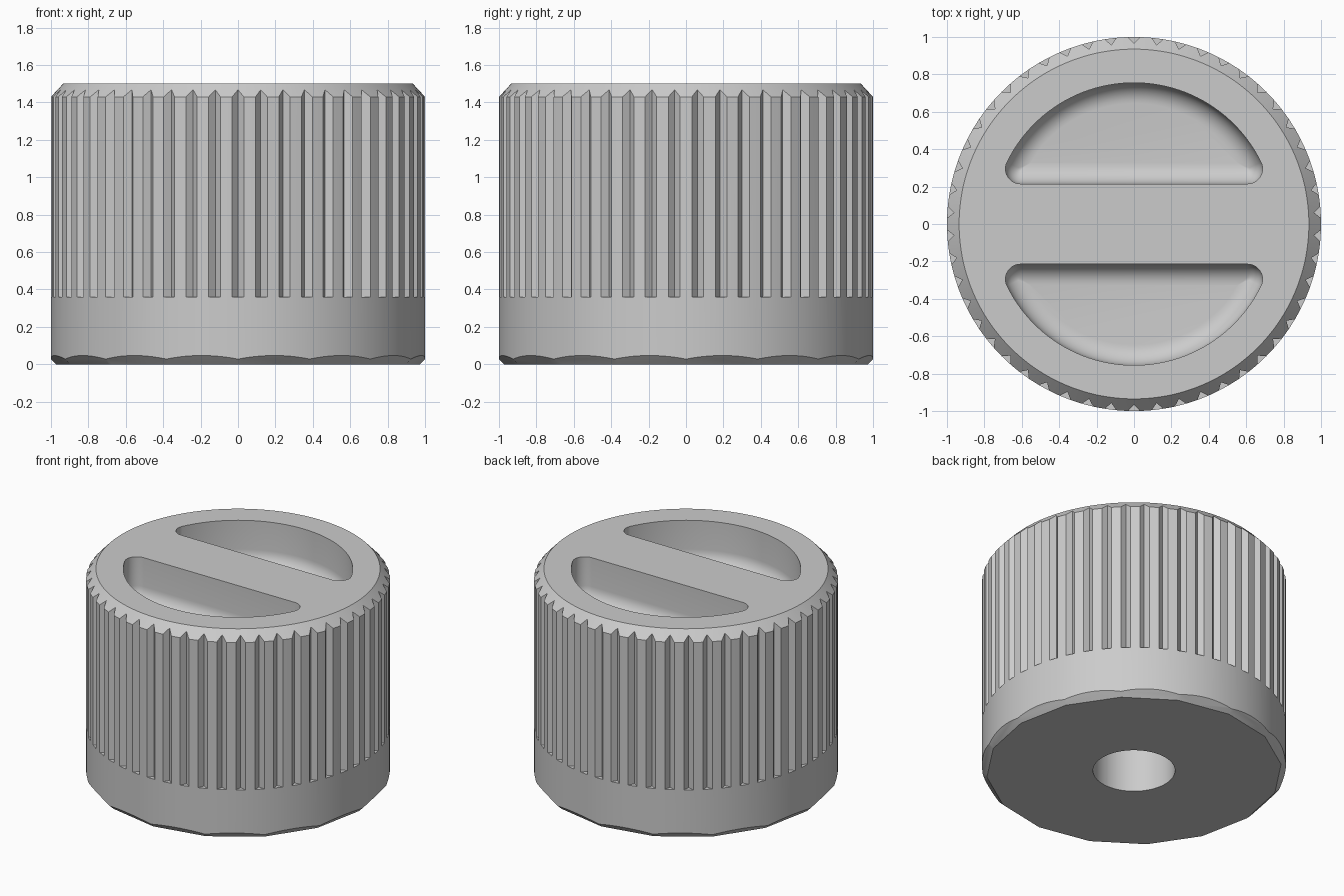
import bpy, bmesh, math

cube = bpy.data.objects.get("Cube")
if cube:
    bpy.data.objects.remove(cube, do_unlink=True)

HEIGHT = 1.5
GROOVES = 50

grey = bpy.data.materials.new("light grey")
grey.use_nodes = True
colour = (0.6, 0.6, 0.6, 1)
grey.diffuse_color = colour
grey.node_tree.nodes["Principled BSDF"].inputs["Base Color"].default_value = colour


def add_object(name, bm):
    bmesh.ops.recalc_face_normals(bm, faces=bm.faces)
    mesh = bpy.data.meshes.new(name)
    bm.to_mesh(mesh)
    bm.free()
    mesh.materials.append(grey)
    ob = bpy.data.objects.new(name, mesh)
    bpy.context.collection.objects.link(ob)
    return ob


def add_loft(bm, loops):
    """Skin a stack of matching closed loops and cap both ends."""
    rings = [[bm.verts.new(p) for p in loop] for loop in loops]
    n = len(rings[0])
    for low, high in zip(rings, rings[1:]):
        for i in range(n):
            j = (i + 1) % n
            bm.faces.new((low[i], low[j], high[j], high[i]))
    bm.faces.new(rings[0][::-1])
    bm.faces.new(rings[-1])


def lathe(name, profile, sides):
    """Revolve (radius, z) points around z, with one corner facing the front."""
    bm = bmesh.new()
    angles = [-math.pi / 2 + 2 * math.pi * i / sides for i in range(sides)]
    add_loft(bm, [[(r * math.cos(a), r * math.sin(a), z) for a in angles]
                  for r, z in profile])
    return add_object(name, bm)


def d_outline(inset, z, radius=0.755, flat=0.215, corner=0.08):
    """Half-moon outline with rounded corners, shrunk by inset."""
    c = max(corner - inset, 0.003)
    cy = flat + inset + c
    cx = math.sqrt((radius - inset - c) ** 2 - cy ** 2)
    a = math.atan2(cy, cx)
    pts = []

    def arc(x, y, r, start, end, steps):
        for i in range(steps + 1):
            t = start + (end - start) * i / steps
            pts.append((x + r * math.cos(t), y + r * math.sin(t), z))

    arc(0, 0, radius - inset, a, math.pi - a, 48)
    arc(-cx, cy, c, math.pi - a + 0.1, 1.5 * math.pi, 10)
    arc(cx, cy, c, -math.pi / 2, a - 0.1, 10)
    return pts


def pocket_cutter(name, turn, depth=0.32, fillet=0.11, steps=8):
    """Pocket with straight walls and a rounded floor edge."""
    floor = HEIGHT - depth
    loops = []
    for i in range(steps, -1, -1):
        t = math.pi / 2 * i / steps
        loops.append(d_outline(fillet * (1 - math.cos(t)),
                               floor + fillet * (1 - math.sin(t))))
    loops.append(d_outline(0, HEIGHT + 0.1))
    loops = [[(turn * x, turn * y, z) for x, y, z in loop] for loop in loops]
    bm = bmesh.new()
    add_loft(bm, loops)
    return add_object(name, bm)


def groove_cutters():
    """Ring of V-shaped prisms for the grip."""
    bm = bmesh.new()
    for i in range(GROOVES):
        a = -math.pi / 2 + 2 * math.pi * i / GROOVES
        c, s = math.cos(a), math.sin(a)
        section = [(0.965, 0), (1.01, -0.041), (1.01, 0.041)]
        add_loft(bm, [[(r * c - w * s, r * s + w * c, z) for r, w in section]
                      for z in (0.36, HEIGHT + 0.1)])
    return add_object("groove_cutter", bm)


def cut(target, cutter, operation="DIFFERENCE"):
    cutter.hide_render = True
    mod = target.modifiers.new("cut", "BOOLEAN")
    mod.operation = operation
    mod.solver = "EXACT"
    mod.object = cutter
    bpy.ops.object.select_all(action="DESELECT")
    bpy.context.view_layer.objects.active = target
    target.select_set(True)
    bpy.ops.object.modifier_apply(modifier=mod.name)
    bpy.data.objects.remove(cutter, do_unlink=True)


# Round knob body with a chamfered top rim
knob = lathe("knob", [(1, 0), (1, 1.43), (0.935, HEIGHT)], 200)

# Sixteen-sided chamfer under the base, leaving a scalloped edge
wide = 1 / math.cos(math.pi / 16)
base = [(0.953 * wide, 0), (1.253 * wide, 0.3), (1.253 * wide, HEIGHT + 0.2)]
cut(knob, lathe("base_chamfer", base, 16), "INTERSECT")

# Shaft hole in the underside
cut(knob, lathe("shaft_hole", [(0.27, -0.1), (0.27, 0.9)], 64))

# Grip grooves
cut(knob, groove_cutters())

# Two half-moon finger pockets with a bar left between them
cut(knob, pocket_cutter("back_pocket", 1))
cut(knob, pocket_cutter("front_pocket", -1))

bpy.ops.object.shade_smooth_by_angle(angle=math.radians(30))
